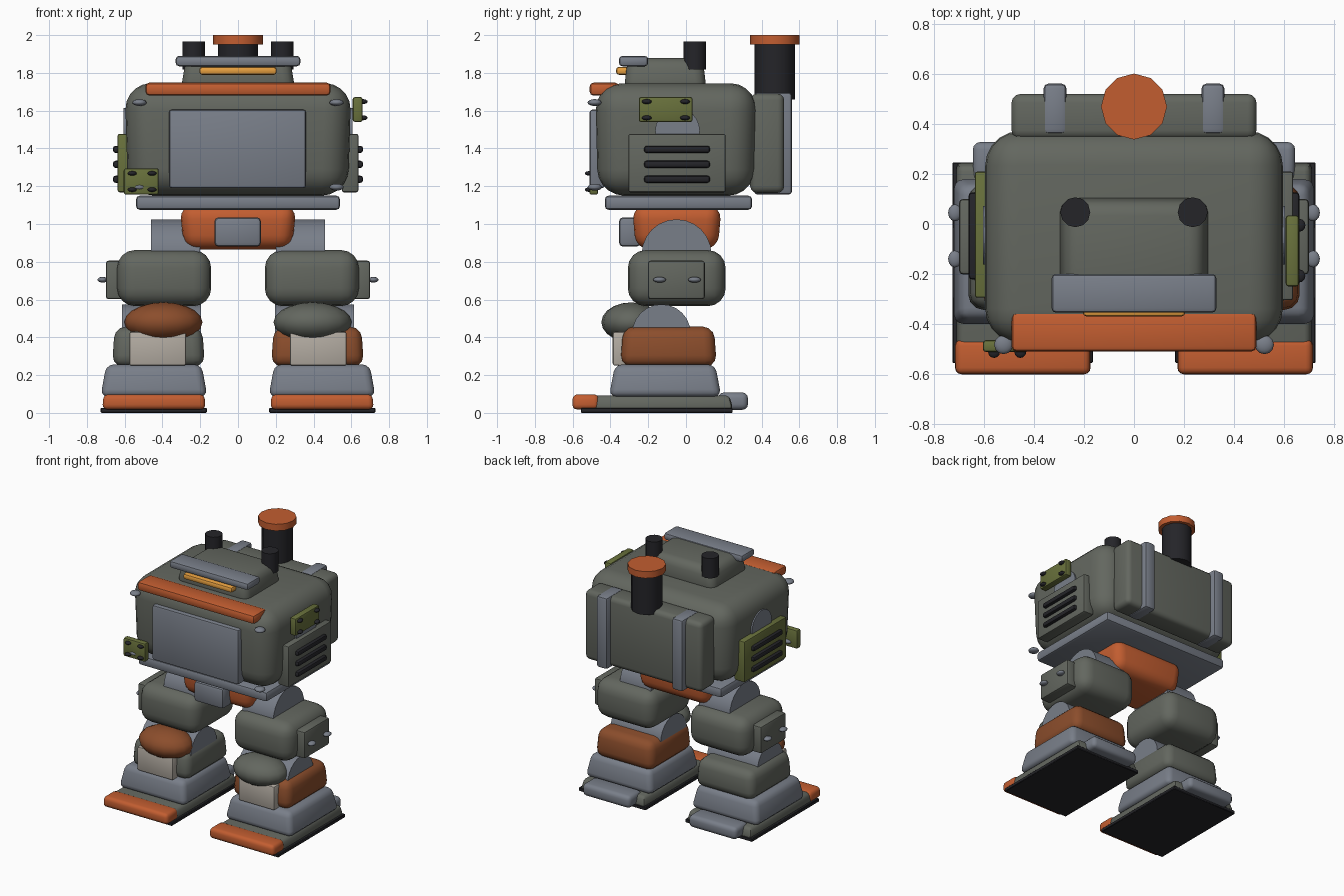
import bpy, bmesh, math
from mathutils import Matrix

if "Cube" in bpy.data.objects:
    bpy.data.objects.remove(bpy.data.objects["Cube"])

COL = dict(
    green=(0.125, 0.135, 0.115), steel=(0.19, 0.21, 0.25), orange=(0.54, 0.11, 0.03),
    rust=(0.26, 0.075, 0.025), olive=(0.14, 0.165, 0.045), dark=(0.018, 0.018, 0.022),
    beige=(0.45, 0.41, 0.36), amber=(0.8, 0.35, 0.05))
MATS = {}
for key, c in COL.items():
    MATS[key] = bpy.data.materials.new(key)
    MATS[key].diffuse_color = (*c, 1)


def finish(bm, name, mat, angle=38):
    bmesh.ops.recalc_face_normals(bm, faces=bm.faces)
    me = bpy.data.meshes.new(name)
    bm.to_mesh(me)
    bm.free()
    me.materials.append(MATS[mat])
    ob = bpy.data.objects.new(name, me)
    bpy.context.collection.objects.link(ob)
    bpy.ops.object.select_all(action='DESELECT')
    ob.select_set(True)
    bpy.context.view_layer.objects.active = ob
    bpy.ops.object.shade_smooth_by_angle(angle=math.radians(angle))
    return ob


def box(name, mat, x, y, z, bevel=0.015, seg=2, top=1.0, bottom=1.0):
    """Bevelled box from min/max ranges, with optional taper of the top or bottom."""
    bm = bmesh.new()
    bmesh.ops.create_cube(bm, size=1)
    for v in bm.verts:
        k = top if v.co.z > 0 else bottom
        v.co.x = (x[0] + x[1]) / 2 + v.co.x * k * (x[1] - x[0])
        v.co.y = (y[0] + y[1]) / 2 + v.co.y * k * (y[1] - y[0])
        v.co.z = (z[0] + z[1]) / 2 + v.co.z * (z[1] - z[0])
    if bevel:
        bmesh.ops.bevel(bm, geom=bm.edges[:], offset=bevel, segments=seg,
                        profile=0.5, affect='EDGES', clamp_overlap=True)
    return finish(bm, name, mat)


def cyl(name, mat, loc, r, depth, sides=12, axis='Z'):
    bm = bmesh.new()
    rot = Matrix.Rotation(math.pi / 2, 4, 'Y') if axis == 'X' else Matrix()
    bmesh.ops.create_cone(bm, cap_ends=True, segments=sides, radius1=r, radius2=r,
                          depth=depth, matrix=Matrix.Translation(loc) @ rot)
    return finish(bm, name, mat)


def ball(name, mat, loc, size, u=12, v=8):
    bm = bmesh.new()
    bmesh.ops.create_uvsphere(bm, u_segments=u, v_segments=v, radius=1,
                              matrix=Matrix.Translation(loc) @ Matrix.Diagonal((*size, 1)))
    return finish(bm, name, mat, 60)


def span(a, b, s):
    """X range mirrored to side s."""
    return tuple(sorted((a * s, b * s)))


# Torso
box("torso", "green", (-0.6, 0.6), (-0.48, 0.375), (1.15, 1.745), 0.14, 5, bottom=0.97)
box("waist_plate", "steel", (-0.54, 0.54), (-0.43, 0.35), (1.075, 1.15), 0.02)
box("chest_panel", "steel", (-0.365, 0.36), (-0.51, -0.43), (1.19, 1.605), 0.014)
box("brow_bar", "orange", (-0.49, 0.49), (-0.51, -0.355), (1.68, 1.748), 0.02)

# Head turret
box("head_turret", "green", (-0.305, 0.305), (-0.33, 0.11), (1.7, 1.88), 0.055, 3, top=0.9)
box("visor_hood", "steel", (-0.33, 0.33), (-0.355, -0.2), (1.835, 1.89), 0.018)
box("eye_light", "amber", (-0.205, 0.205), (-0.37, -0.27), (1.79, 1.832), 0.015)

# Backpack and chimney
box("backpack", "green", (-0.49, 0.49), (0.34, 0.52), (1.165, 1.69), 0.035, 3)
cyl("chimney", "dark", (0, 0.47, 1.81), 0.107, 0.3)
cyl("chimney_cap", "orange", (0, 0.47, 1.975), 0.132, 0.05)

# Rivets on the front patch
box("front_patch", "olive", (-0.605, -0.42), (-0.512, -0.465), (1.155, 1.295), 0.012)
for px in (-0.56, -0.455):
    for pz in (1.182, 1.268):
        ball("front_patch_rivet", "dark", (px, -0.512, pz), (0.024, 0.024, 0.012))

# Patch on the right flank
box("side_patch", "olive", (0.607, 0.66), (-0.25, 0.035), (1.54, 1.672), 0.012)
for py in (-0.208, -0.005):
    for pz in (1.562, 1.648):
        ball("side_patch_rivet", "dark", (0.662, py, pz), (0.024, 0.026, 0.013))

# Pelvis
box("pelvis", "orange", (-0.31, 0.31), (-0.285, 0.188), (0.865, 1.1), 0.075, 4, bottom=0.92)
box("pelvis_plate", "steel", (-0.125, 0.122), (-0.355, -0.24), (0.88, 1.035), 0.022)

for s in (-1, 1):
    L = "left" if s < 0 else "right"
    # Torso side details
    cyl(L + "_exhaust", "dark", (0.235 * s, 0.047, 1.892), 0.06, 0.15)
    box(L + "_strap", "steel", span(0.27, 0.362, s), (0.36, 0.562), (1.155, 1.697), 0.02)
    cyl(L + "_shoulder_disc", "steel", (0.57 * s, -0.045, 1.495), 0.118, 0.07, 24, 'X')
    box(L + "_vent_panel", "olive" if s < 0 else "green", span(0.55, 0.637, s),
        (-0.305 if s > 0 else -0.295, 0.21), (1.168, 1.477), 0.01)
    for vz in (1.237, 1.316, 1.395):
        box(L + "_vent_slat", "dark", span(0.62, 0.662, s), (-0.222, 0.127),
            (vz - 0.019, vz + 0.019), 0.014)
    for bz in (1.195, 1.643):
        ball(L + "_corner_bolt", "steel", (0.522 * s, -0.483, bz), (0.038, 0.038, 0.018))

    # Upper leg
    cyl(L + "_hip_axle", "steel", (0.33 * s, -0.05, 0.84), 0.185, 0.26, 24, 'X')
    box(L + "_thigh", "green", span(0.142, 0.64, s), (-0.308, 0.21), (0.565, 0.862), 0.095, 4)
    box(L + "_thigh_plate", "green", span(0.6, 0.7, s), (-0.202, 0.1), (0.602, 0.806), 0.015)
    for by in (-0.14, 0.045):
        ball(L + "_thigh_bolt", "steel", (0.717 * s, by, 0.705), (0.027, 0.034, 0.015))

    # Knee and shin
    cyl(L + "_knee_axle", "steel", (0.405 * s, -0.13, 0.42), 0.155, 0.42, 24, 'X')
    ball(L + "_kneecap", "rust" if s < 0 else "green", (0.395 * s, -0.29, 0.48),
         (0.207, 0.158, 0.105), 16, 10)
    box(L + "_shin", "green" if s < 0 else "rust", span(0.175, 0.667, s),
        (-0.348, 0.163), (0.245, 0.457), 0.06, 3, top=0.94)
    box(L + "_shin_plate", "beige", span(0.275, 0.575, s), (-0.388, -0.29), (0.25, 0.43), 0.012)

    # Ankle and foot
    box(L + "_ankle", "steel", span(0.162, 0.728, s), (-0.408, 0.187), (0.085, 0.257),
        0.04, 3, top=0.89)
    box(L + "_foot", "green", span(0.175, 0.715, s), (-0.56, 0.25), (0.02, 0.092),
        0.02, top=0.95)
    box(L + "_toe", "orange", span(0.172, 0.718, s), (-0.602, -0.46), (0.018, 0.098),
        0.026, 3, top=0.98)
    box(L + "_heel", "steel", span(0.245, 0.645, s), (0.17, 0.328), (0.016, 0.108), 0.03, 3)
    box(L + "_sole", "dark", span(0.165, 0.727, s), (-0.556, 0.247), (0, 0.026), 0.004, 1)

for m in bpy.data.materials:
    if m.users and not m.is_grease_pencil:
        m.use_nodes = True
        m.node_tree.nodes["Principled BSDF"].inputs["Base Color"].default_value = m.diffuse_color
